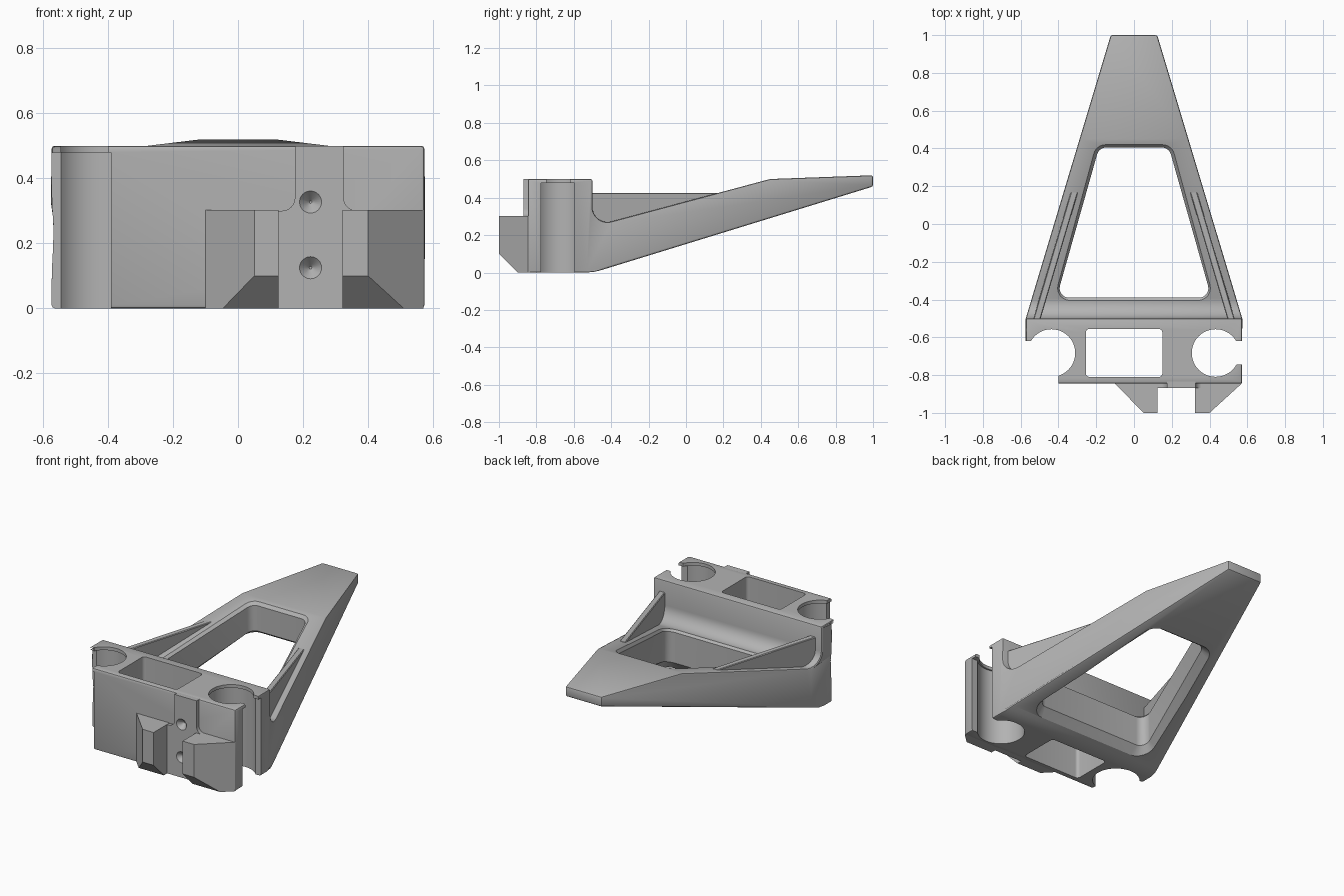
import bpy, bmesh, math
from mathutils import Vector

old = bpy.data.objects.get("Cube")
if old:
    bpy.data.objects.remove(old)

grey = bpy.data.materials.new("plain grey")
grey.use_nodes = True
grey.diffuse_color = (0.45, 0.45, 0.45, 1)
grey.node_tree.nodes["Principled BSDF"].inputs["Base Color"].default_value = (0.45, 0.45, 0.45, 1)


def loft(name, rings):
    """Close a stack of equal-length point rings into a solid."""
    bm = bmesh.new()
    loops = [[bm.verts.new(p) for p in ring] for ring in rings]
    n = len(loops[0])
    for a, b in zip(loops, loops[1:]):
        for i in range(n):
            bm.faces.new((a[i], a[(i + 1) % n], b[(i + 1) % n], b[i]))
    bm.faces.new(loops[0][::-1])
    bm.faces.new(loops[-1])
    bmesh.ops.recalc_face_normals(bm, faces=bm.faces)
    mesh = bpy.data.meshes.new(name)
    bm.to_mesh(mesh)
    bm.free()
    mesh.materials.append(grey)
    ob = bpy.data.objects.new(name, mesh)
    bpy.context.collection.objects.link(ob)
    return ob


def upright(name, pts, z0, z1):
    return loft(name, [[(x, y, z) for x, y in pts] for z in (z0, z1)])


def arc(cx, cy, r, a0, a1, n=8):
    angles = [math.radians(a0 + (a1 - a0) * i / n) for i in range(n + 1)]
    return [(cx + r * math.cos(a), cy + r * math.sin(a)) for a in angles]


def box(x0, x1, y0, y1):
    return [(x0, y0), (x1, y0), (x1, y1), (x0, y1)]


def rounded(pts, r, n=6):
    """Round every corner of a convex counter-clockwise outline."""
    out = []
    for i, p in enumerate(pts):
        p = Vector(p)
        a = (Vector(pts[i - 1]) - p).normalized()
        b = (Vector(pts[(i + 1) % len(pts)]) - p).normalized()
        half = a.angle(b) / 2
        c = p + (a + b).normalized() * (r / math.sin(half))
        start = c - p - a * (r / math.tan(half))
        a0 = math.degrees(math.atan2(-start.y, -start.x))
        out += arc(c.x, c.y, r, a0, a0 + 180 - math.degrees(2 * half), n)
    return out


def apply_mod(ob, kind, **settings):
    mod = ob.modifiers.new(kind, kind)
    for key, value in settings.items():
        setattr(mod, key, value)
    bpy.context.view_layer.objects.active = ob
    bpy.ops.object.modifier_apply(modifier=mod.name)


def bevel(ob, width, segments=2):
    apply_mod(ob, "BEVEL", width=width, segments=segments, limit_method="ANGLE",
              angle_limit=math.radians(40))


def cut(targets, cutter):
    for ob in targets:
        apply_mod(ob, "BOOLEAN", operation="DIFFERENCE", solver="EXACT", object=cutter)
    bpy.data.objects.remove(cutter)


def half_width(y):
    return 0.573 - 0.3 * max(0, y + 0.5)


def under(y):
    return 0.02 + 0.308 * (y + 0.43)


def deck(y):
    return 0.273 + 0.267 * (y + 0.4)


# Body: clamp block and sloping arm from one side profile, tapered in plan
profile = [(-0.845, 0), (-0.53, 0)]
profile += [(-0.49, 0.004), (-0.46, 0.011), (-0.43, under(-0.43))]
profile += [(1, 0.46), (1, 0.52), (0.45, 0.5)]
profile += arc(-0.42, 0.35, 0.08, 285, 180, 10) + [(-0.5, 0.5), (-0.845, 0.5)]
body = loft("body", [[(s * half_width(y), y, z) for y, z in profile] for s in (-1, 1)])
bevel(body, 0.01)


# Arm window, flared at both rims
def window_ring(height, grow):
    g = grow
    pts = rounded([(-0.41 - g, -0.39 - g), (0.41 + g, -0.39 - g),
                   (0.185 + g, 0.405 + g), (-0.185 - g, 0.405 + g)], 0.05 + g)
    return [(x, y, height(y)) for x, y in pts]


cut([body], loft("window_cutter", [
    window_ring(lambda y: under(y) - 0.03, 0.07),
    window_ring(lambda y: under(y) + 0.04, 0),
    window_ring(lambda y: deck(y) - 0.015, 0),
    window_ring(lambda y: deck(y) + 0.005, 0.02),
    window_ring(lambda y: deck(y) + 0.3, 0.02)]))

# Rectangular pocket through the block
cut([body], upright("pocket_cutter", rounded(box(-0.255, 0.15, -0.81, -0.555), 0.02), -0.1, 0.6))

# Round clamps: wider bore below, thin collar at the top
for z0, z1, extra in ((-0.1, 0.48, 0.01), (0.47, 0.6, 0)):
    for x in (-0.437, 0.432):
        ring = arc(x, -0.683, 0.126 + extra, 0, 352.5, 47)
        cut([body], upright("bore_cutter", ring, z0, z1))
    cut([body], upright("corner_cutter", box(-0.7, -0.4 + extra, -0.95, -0.62 + 2 * extra), z0, z1))
    mouth = box(0.5, 0.7, -0.745 - 3 * extra, -0.62 + 2.5 * extra)
    cut([body], upright("mouth_cutter", mouth, z0, z1))

# Strip on the front, flaring out below its neck
outline = [(0.125, 0), (0.322, 0), (0.322, 0.3), (0.365, 0.3)]
outline += arc(0.365, 0.34, 0.04, 270, 180, 6) + [(0.325, 0.5), (0.175, 0.5)]
outline += arc(0.135, 0.34, 0.04, 0, -90, 6) + [(0.125, 0.3)]
strip = loft("front_strip", [[(x, y, z) for x, z in outline] for y in (-0.83, -0.868)])

# Conical screw dimples
for z in (0.125, 0.327):
    rings = [[(px, y, pz) for px, pz in arc(0.223, z, r, 0, 345, 23)]
             for y, r in ((-0.88, 0.042), (-0.868, 0.034), (-0.835, 0.004))]
    cut([body, strip], loft("dimple_cutter", rings))

# Dovetail wedges with a sloped lower front
wedges = []
for name, pts in (("right_wedge", [(-0.10, -0.835), (-0.10, -0.845), (0.05, -1), (0.125, -1), (0.125, -0.835)]),
                  ("left_wedge", [(0.322, -0.835), (0.322, -1), (0.40, -1), (0.57, -0.845), (0.57, -0.835)])):
    wedge = upright(name, pts, 0, 0.302)
    slope = [(-1.1, -0.1), (-0.8, -0.1), (-1.1, 0.2)]
    cut([wedge], loft("slope_cutter", [[(x, y, z) for y, z in slope] for x in (-0.7, 0.7)]))
    wedges.append(wedge)

# Thin ribs bracing the arm against the block
ribs = []
for side, name in ((1, "left_rib"), (-1, "right_rib")):
    rings = []
    for inset in (0.038, 0.076):
        rings.append([(side * (half_width(y) - inset), y, z) for y, z in
                      ((-0.51, 0.27), (-0.4, 0.25), (0.17, 0.4), (0.17, 0.426), (-0.51, 0.426))])
    rib = loft(name, rings)
    bevel(rib, 0.004, 1)
    ribs.append(rib)

# Smooth the round surfaces and keep the edges crisp
bpy.ops.object.select_all(action="DESELECT")
for ob in [body, strip] + wedges + ribs:
    ob.select_set(True)
bpy.context.view_layer.objects.active = body
bpy.ops.object.shade_smooth_by_angle(angle=math.radians(30))
